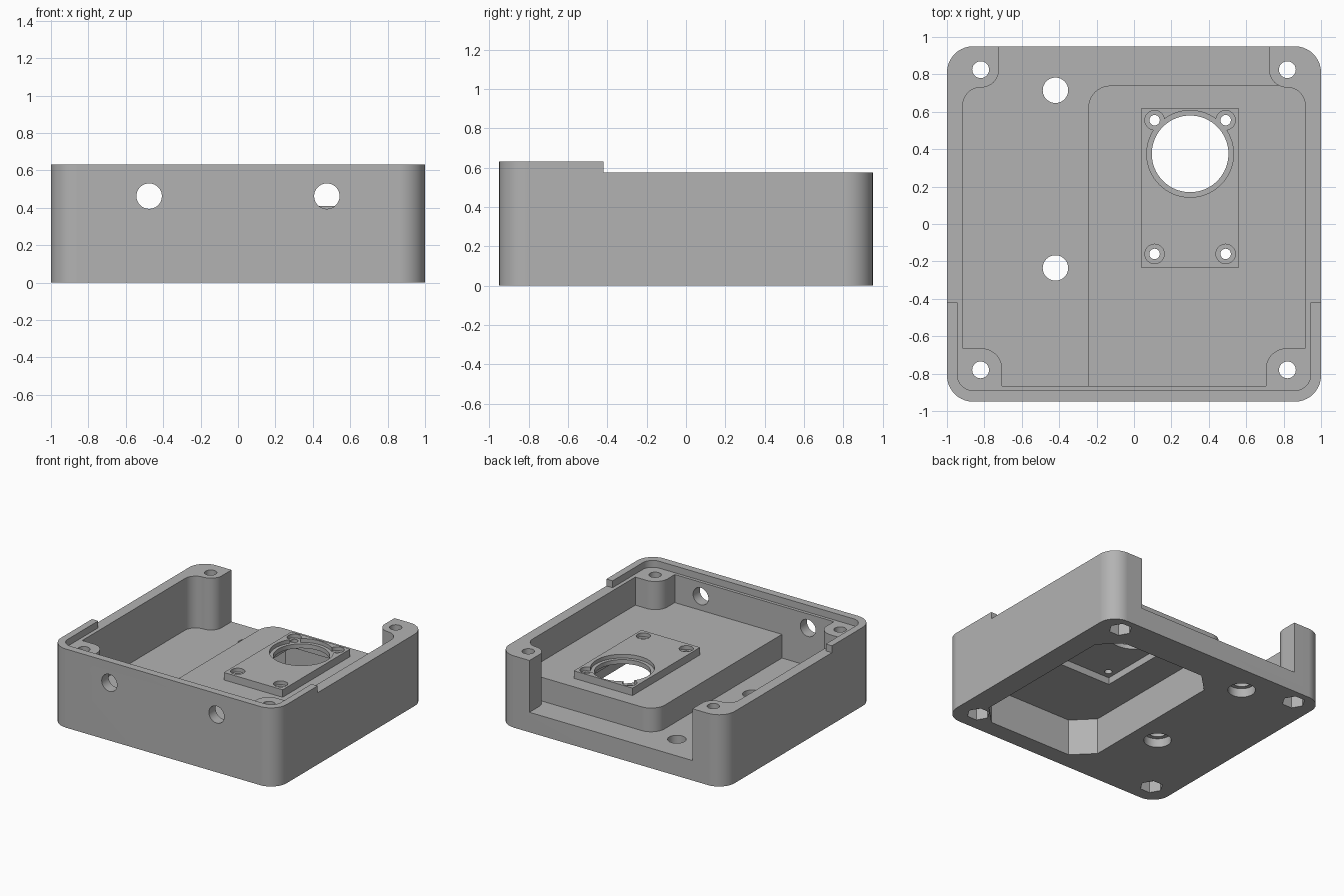
import bpy, bmesh, math
from mathutils import Vector

if "Cube" in bpy.data.objects:
    bpy.data.objects.remove(bpy.data.objects["Cube"], do_unlink=True)

grey = bpy.data.materials.new("grey_plastic")
grey.use_nodes = True
colour = (0.45, 0.45, 0.45, 1)
grey.diffuse_color = colour
grey.node_tree.nodes["Principled BSDF"].inputs["Base Color"].default_value = colour


def rounded(corners, steps=10):
    """Outline from (x, y, radius) corners, each corner filleted."""
    out = []
    for i, (x, y, r) in enumerate(corners):
        p = Vector((x, y))
        if r == 0:
            out.append(p)
            continue
        a = (Vector(corners[i - 1][:2]) - p).normalized()
        b = (Vector(corners[(i + 1) % len(corners)][:2]) - p).normalized()
        # right-angled corner: arc between the two tangent points
        c = p + (a + b) * r
        for k in range(steps + 1):
            t = k / steps * math.pi / 2
            out.append(c - b * r * math.cos(t) - a * r * math.sin(t))
    return out


def rect(x0, x1, y0, y1, r=0):
    return rounded([(x0, y0, r), (x1, y0, r), (x1, y1, r), (x0, y1, r)])


def circle(x, y, r, n=40):
    return [Vector((x + r * math.cos(2 * math.pi * k / n),
                    y + r * math.sin(2 * math.pi * k / n))) for k in range(n)]


def prism(name, outline, z0, z1):
    """Straight extrusion of an outline from z0 to z1."""
    bm = bmesh.new()
    face = bm.faces.new([bm.verts.new((p.x, p.y, z0)) for p in outline])
    top = bmesh.ops.extrude_face_region(bm, geom=[face])["geom"]
    bmesh.ops.translate(bm, vec=(0, 0, z1 - z0),
                        verts=[v for v in top if isinstance(v, bmesh.types.BMVert)])
    bmesh.ops.recalc_face_normals(bm, faces=bm.faces)
    mesh = bpy.data.meshes.new(name)
    bm.to_mesh(mesh)
    bm.free()
    mesh.materials.append(grey)
    obj = bpy.data.objects.new(name, mesh)
    bpy.context.collection.objects.link(obj)
    return obj


def combine(target, tool, operation):
    """Apply a boolean and remove the tool object."""
    mod = target.modifiers.new("boolean", "BOOLEAN")
    mod.operation, mod.solver, mod.object = operation, "EXACT", tool
    bpy.context.view_layer.objects.active = target
    bpy.ops.object.modifier_apply(modifier=mod.name)
    bpy.data.objects.remove(tool, do_unlink=True)


def cut(outline, z0, z1):
    combine(case, prism("cutter", outline, z0, z1), "DIFFERENCE")


FLOOR, DECK, PLATE, RIM, LIP = 0.16, 0.35, 0.41, 0.575, 0.63

# Outer case with a lip around its front half
case = prism("enclosure_base", rect(-1, 1, -0.95, 0.95, 0.14), 0, LIP)
cut(rect(-1.1, 1.1, -0.42, 1.1), RIM, 0.8)
cut(rect(-0.945, 0.945, -0.89, 0.3, 0.085), RIM, 0.8)

# Cavity around the four corner posts, open at the back
half = [(0.705, -0.865, 0), (0.705, -0.665, 0.11), (0.915, -0.665, 0),
        (0.915, 0.73, 0.095), (0.722, 0.73, 0.095), (0.722, 1.1, 0)]
cut(rounded(half + [(-x, y, r) for x, y, r in reversed(half)]), FLOOR, 0.9)

# Raised deck and the mounting plate on it
deck = rounded([(-0.245, -0.9, 0), (0.94, -0.9, 0), (0.94, 0.74, 0), (-0.245, 0.74, 0.12)])
combine(case, prism("deck", deck, 0.1, DECK), "UNION")
combine(case, prism("plate", rect(0.04, 0.56, -0.235, 0.62), 0.32, PLATE), "UNION")

# Octagonal pocket underneath, with a deeper recess below the plate
x0, x1, y0, y1, c = -0.21, 0.82, -0.81, 0.69, 0.15
octagon = [(x0 + c, y0), (x1 - c, y0), (x1, y0 + c), (x1, y1 - c),
           (x1 - c, y1), (x0 + c, y1), (x0, y1 - c), (x0, y0 + c)]
cut([Vector(p) for p in octagon], -0.1, 0.29)
cut(rect(0.05, 0.55, -0.225, 0.61), 0.25, 0.345)

# Large round opening with a shallow ring recess
cut(circle(0.3, 0.375, 0.232, 64), PLATE - 0.03, 0.5)
cut(circle(0.3, 0.375, 0.205, 64), 0.2, 0.5)

# Plate screw holes with counterbores
for x in (0.11, 0.49):
    for y in (-0.16, 0.555):
        cut(circle(x, y, 0.052, 32), PLATE - 0.03, 0.5)
        cut(circle(x, y, 0.028, 24), 0.2, 0.5)

# Corner bolt holes with hexagonal nut pockets below
for x in (-0.82, 0.82):
    for y in (-0.78, 0.825):
        cut(circle(x, y, 0.045, 32), -0.1, 0.8)
        cut(circle(x, y, 0.085, 6), -0.1, 0.09)

# Floor holes, counterbored from below
for y in (-0.235, 0.715):
    cut(circle(-0.42, y, 0.068), -0.1, 0.28)
    cut(circle(-0.42, y, 0.1), -0.1, 0.07)

# Two round holes through the front wall
for x in (-0.475, 0.475):
    drill = prism("drill", circle(0, 0, 0.068), -0.1, 0.1)
    drill.rotation_euler.x = math.pi / 2
    drill.location = (x, -0.91, 0.462)
    bpy.context.view_layer.update()
    combine(case, drill, "DIFFERENCE")

# Smooth curved walls, crisp edges
bpy.ops.object.select_all(action="DESELECT")
case.select_set(True)
bpy.context.view_layer.objects.active = case
bpy.ops.object.shade_smooth_by_angle(angle=math.radians(30))
weighted = case.modifiers.new("weighted_normals", "WEIGHTED_NORMAL")
weighted.keep_sharp = True
